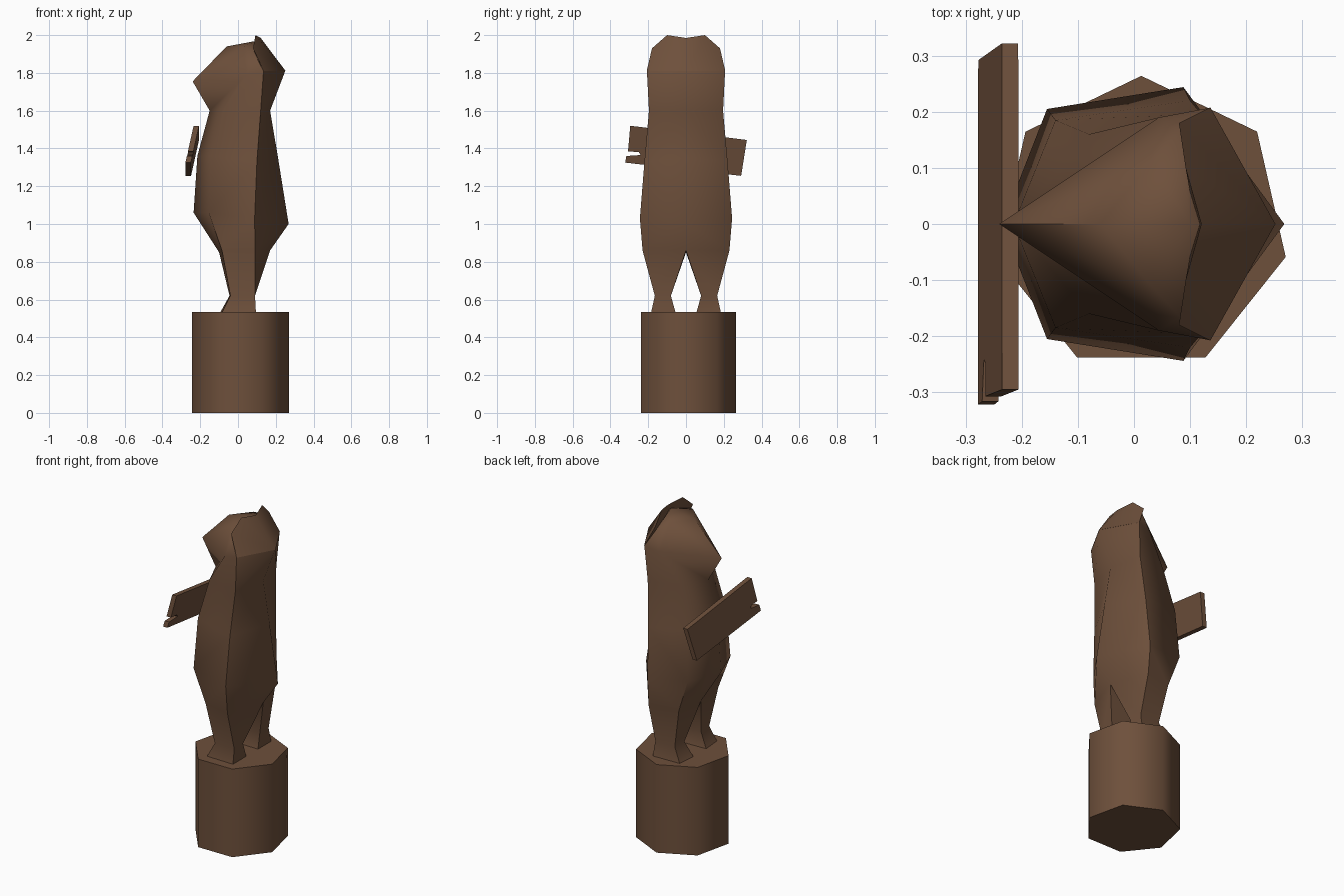
import bpy, bmesh, math

if "Cube" in bpy.data.objects:
    bpy.data.objects.remove(bpy.data.objects["Cube"])

wood = bpy.data.materials.new("carved_brown_wood")
wood.diffuse_color = (0.155, 0.08, 0.044, 1)
wood.use_nodes = True
wood.node_tree.nodes["Principled BSDF"].inputs["Base Color"].default_value = wood.diffuse_color


def finish(name, bm, angle=60):
    bmesh.ops.remove_doubles(bm, verts=bm.verts, dist=0.0005)
    bmesh.ops.recalc_face_normals(bm, faces=bm.faces)
    me = bpy.data.meshes.new(name)
    bm.to_mesh(me)
    bm.free()
    me.materials.append(wood)
    me.shade_smooth()
    me.set_sharp_from_angle(angle=math.radians(angle))
    ob = bpy.data.objects.new(name, me)
    bpy.context.collection.objects.link(ob)
    return ob


def mirrored(faces):
    """Build faces given as point lists, on both sides of y = 0."""
    bm = bmesh.new()
    for s in (1, -1):
        for f in faces:
            bm.faces.new([bm.verts.new((x, s * y, z)) for x, y, z in f])
    return bm


# Stump: seven-sided log
bm = bmesh.new()
ring = [(0.013 + 0.264 * math.cos(math.pi / 2 + i * math.tau / 7),
         0.264 * math.sin(math.pi / 2 + i * math.tau / 7)) for i in range(7)]
base = bm.faces.new([bm.verts.new((x, y, 0)) for x, y in ring])
ext = bmesh.ops.extrude_face_region(bm, geom=[base], use_keep_orig=True)
for v in ext["geom"]:
    if isinstance(v, bmesh.types.BMVert):
        v.co.z = 0.535
finish("stump", bm)

# Bear: half rings (front, front side, back side, back) from feet to crown
feet = [(-0.095, 0.06, 0.53), (-0.085, 0.18, 0.53), (0.095, 0.185, 0.53), (0.095, 0.055, 0.53)]
ankles = [(-0.045, 0.08, 0.62), (-0.04, 0.165, 0.62), (0.09, 0.165, 0.62), (0.09, 0.08, 0.62)]
hips = [(-0.10, 0, 0.85), (-0.085, 0.19, 0.86), (0.09, 0.23, 0.86), (0.17, 0, 0.86)]
belly = [(-0.235, 0, 1.06), (-0.155, 0.205, 1.06), (0.088, 0.244, 1.03), (0.268, 0, 1.0)]
chest = [(-0.215, 0, 1.36), (-0.14, 0.185, 1.36), (0.10, 0.22, 1.33), (0.212, 0, 1.35)]
neck = [(-0.15, 0, 1.60), (-0.08, 0.16, 1.60), (0.12, 0.196, 1.60), (0.17, 0, 1.60)]
head = [(-0.24, 0, 1.755), (0.045, 0.19, 1.79), (0.135, 0.207, 1.81), (0.25, 0, 1.81)]
crown = [(-0.06, 0, 1.94), (0.03, 0.11, 1.94), (0.082, 0.165, 1.91), (0.10, 0, 1.97)]
rings = [feet, ankles, hips, belly, chest, neck, head, crown]
faces = [feet, crown]
for k, (a, b) in enumerate(zip(rings, rings[1:])):
    for i in range(4 if k < 2 else 3):      # legs are closed on the inside
        j = (i + 1) % 4
        faces.append([a[i], a[j], b[j], b[i]])
finish("bear_body", mirrored(faces))

# Ear crest across the back of the head
ridge = [(0.12, 0, 1.985), (0.092, 0.10, 2.0), (0.08, 0.18, 1.93), (0.136, 0.208, 1.81)]
nape, core = (0.252, 0, 1.81), (0.11, 0, 1.85)
faces = [[p, a, b] for p in (nape, core) for a, b in zip(ridge, ridge[1:])]
faces.append([nape, ridge[3], core])
finish("ear_crest", mirrored(faces))

# Sign plank: leaning board with a split in one end
outline = [(-0.295, 1.52), (0.322, 1.445), (0.292, 1.255), (-0.322, 1.325),
           (-0.316, 1.36), (-0.24, 1.365), (-0.25, 1.38), (-0.307, 1.385)]
bm = bmesh.new()
layers = []
for thick in (0, 0.029):
    layers.append([bm.verts.new((-0.278 + 0.043 * (z + 0.12 * y - 1.288) / 0.197 + thick, y, z))
                   for y, z in outline])
for layer in layers:
    bm.faces.new(layer)
n = len(outline)
for i in range(n):
    j = (i + 1) % n
    bm.faces.new([layers[0][i], layers[0][j], layers[1][j], layers[1][i]])
finish("sign_plank", bm, 20)
